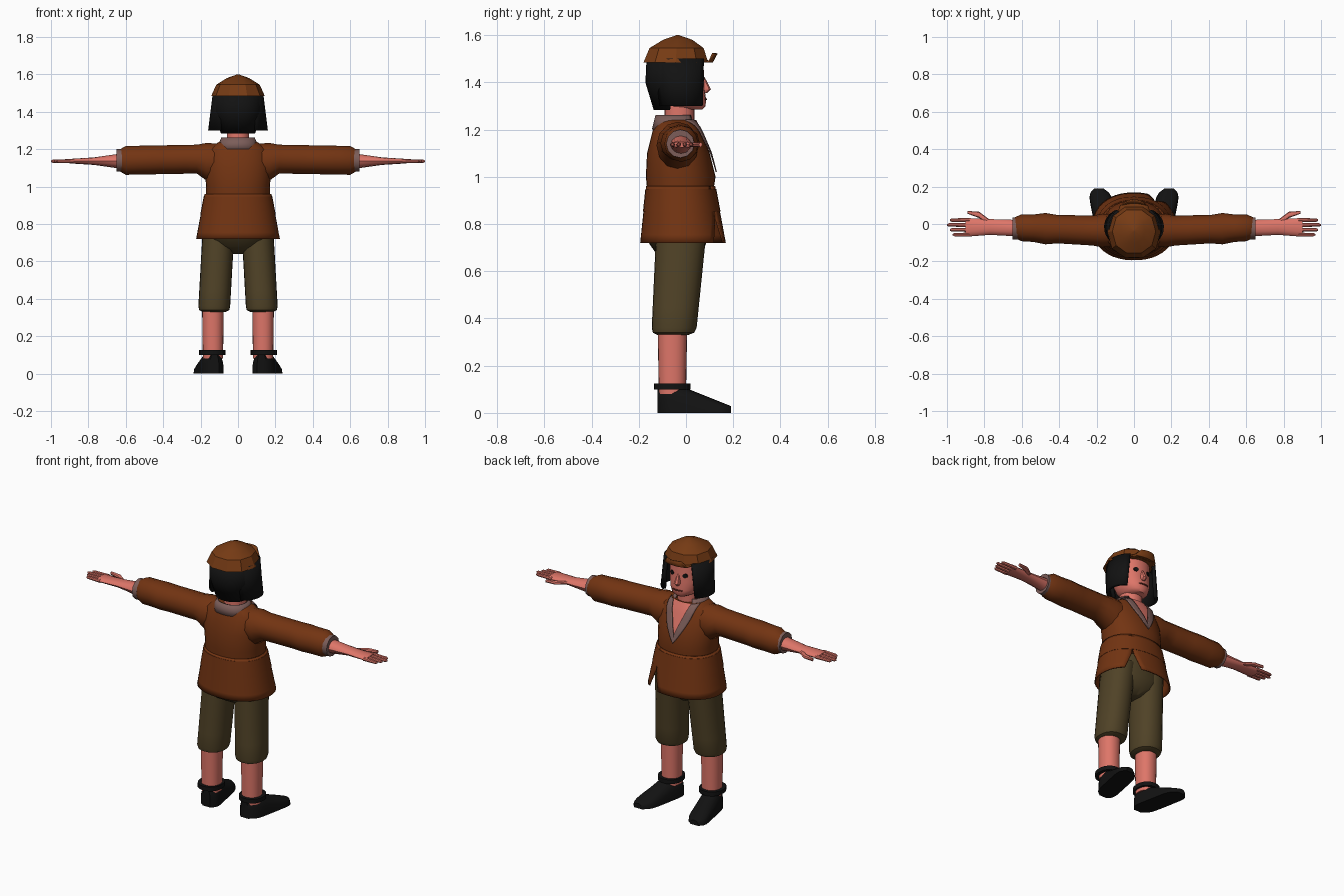
import bpy, bmesh
from math import cos, sin, radians, copysign, pi

cube = bpy.data.objects.get("Cube")
if cube:
    bpy.data.objects.remove(cube, do_unlink=True)


def material(name, *rgb):
    mat = bpy.data.materials.new(name)
    mat.use_nodes = True
    mat.diffuse_color = (*rgb, 1)
    shader = mat.node_tree.nodes["Principled BSDF"]
    shader.inputs["Base Color"].default_value = (*rgb, 1)
    shader.inputs["Roughness"].default_value = 0.9
    return mat


brown = material("coat brown", .17, .034, .006)
hat_brown = material("hat brown", .18, .043, .007)
skin = material("skin", .73, .18, .14)
olive = material("olive cloth", .08, .055, .02)
black = material("black", .006, .006, .006)
linen = material("grey linen", .2, .11, .1)
lip = material("mouth", .16, .03, .02)


def build(name, rows, mat, closed=True, mirror=False, thick=0, angle=40):
    """Skin a list of point rows; closed rows become capped tubes."""
    bm = bmesh.new()
    verts = [[bm.verts.new(point) for point in row] for row in rows]
    count = len(verts[0])
    for low, high in zip(verts, verts[1:]):
        for i in range(count if closed else count - 1):
            j = (i + 1) % count
            bm.faces.new((low[i], low[j], high[j], high[i]))
    if closed:
        bm.faces.new(verts[0])
        bm.faces.new(verts[-1])
    bmesh.ops.recalc_face_normals(bm, faces=bm.faces)
    mesh = bpy.data.meshes.new(name)
    bm.to_mesh(mesh)
    bm.free()
    mesh.materials.append(mat)
    part = bpy.data.objects.new(name, mesh)
    bpy.context.collection.objects.link(part)
    bpy.ops.object.select_all(action="DESELECT")
    part.select_set(True)
    bpy.context.view_layer.objects.active = part
    bpy.ops.object.shade_smooth_by_angle(angle=radians(angle))
    if thick:
        solid = part.modifiers.new("thickness", "SOLIDIFY")
        solid.thickness, solid.offset = thick, 0
    if mirror:
        part.modifiers.new("mirror", "MIRROR")


def mix(first, last, t):
    return [a + (b - a) * t for a, b in zip(first, last)]


def taper(first, last, steps):
    return [mix(first, last, i / (steps - 1)) for i in range(steps)]


boxiness = 2.2


def rounded(value):
    return copysign(abs(value) ** (2 / boxiness), value)


def oval(level, x=0, sides=24, start=0, turn=360):
    """Level ring from (height, half width, back, front), or an arc of it."""
    z, wide, back, front = level
    middle, deep = (back + front) / 2, (front - back) / 2
    steps = sides if turn == 360 else sides - 1
    angles = [radians(start + turn * i / steps) for i in range(sides)]
    return [(x + wide * rounded(cos(a)), middle + deep * rounded(sin(a)), z) for a in angles]


def ring(x, y, z, deep, tall, sides=12):
    """Upright ring across the x direction."""
    angles = [2 * pi * i / sides for i in range(sides)]
    return [(x, y + deep * cos(a), z + tall * sin(a)) for a in angles]


def on_front(profile, x, z, lift):
    """Point lifted off the front surface of a stack of levels."""
    for low, high in zip(profile, profile[1:]):
        if z <= high[0]:
            break
    level = mix(low, high, (z - low[0]) / (high[0] - low[0]))
    wide, back, front = level[1:]
    bulge = (1 - abs(x / wide) ** boxiness) ** (1 / boxiness)
    return ((back + front) / 2 + (front - back) / 2 * bulge + lift)


def on_body(profile, x, z, lift):
    return (x, on_front(profile, x, z, lift), z)


# Coat body
torso = [(.9, .17, -.16, .11), (1, .17, -.17, .125), (1.1, .18, -.165, .1),
         (1.2, .16, -.14, .06), (1.24, .1, -.12, .04)]
build("coat_body", [oval(level, sides=32) for level in torso], brown)

# Open neck, lapels and collar
skin_rows, lapel_rows = [], []
for i in range(15):
    t = i / 14
    z = 1.24 - .22 * t
    inner = .06 * max(0, 1 - t / .8)
    outer = .095 * (1 - t ** 1.7)
    skin_rows.append([on_body(torso, inner * k / 3, z, .004) for k in range(-3, 4)])
    lapel_rows.append([on_body(torso, inner + (outer - inner) * k / 4, z, .008) for k in range(5)])
build("chest_skin", skin_rows, skin, closed=False)
build("lapel", lapel_rows, linen, closed=False, mirror=True, thick=.005)
collar = taper((1.2, .11, -.14, .045), (1.26, .085, -.125, .03), 3)
build("collar", [oval(level, start=125, turn=290) for level in collar], linen, closed=False, thick=.01)

# Coat skirt with a slit on the front left, and the wrap at the waist
waist, hem = (.96, .175, -.165, .12), (.72, .22, -.19, .165)
skirt_rows = []
for i in range(8):
    slit = 4 * max(0, i - 3.5)
    skirt_rows.append(oval(mix(waist, hem, i / 7), sides=40, start=58 + slit, turn=359.9 - 2 * slit))
build("coat_skirt", skirt_rows, brown, closed=False, thick=.008)
wrap = [mix(waist, hem, t) for t in (.05, .45)]
build("waist_wrap", [oval((z, wide + .006, back - .006, front + .006), sides=32)
                     for z, wide, back, front in wrap], brown)

# Sleeves with soft folds, and cuffs
upper, lower = (.22, -.035, 1.147, .08, .077), (.6, -.02, 1.14, .072, .077)
sleeve_rows = [ring(.1, -.035, 1.13, .085, .1), ring(.17, -.035, 1.133, .09, .1)]
for i, (x, y, z, deep, tall) in enumerate(taper(upper, lower, 7)):
    fold = .009 if i == 4 else 0
    sleeve_rows.append(ring(x, y, z, deep + fold, tall))
sleeve_rows.append(ring(.637, -.02, 1.14, .056, .056))
build("sleeve", sleeve_rows, brown, mirror=True)
build("cuff", [ring(x, -.024, 1.14, .06, .06) for x in (.62, .65)], linen, mirror=True)

# Forearm, palm, fingers and thumb
hand = 1.136
elbow, wrist, palm = (.63, -.022, hand, .044, .04), (.77, -.016, hand, .042, .02), (.9, -.018, hand, .05, .012)
build("forearm_and_palm", [ring(*place) for place in (elbow, wrist, palm)], skin, mirror=True)
for i, name in enumerate(("index", "middle", "ring", "little")):
    y, tip = .021 - .026 * i, 1 - .015 * abs(i - 1)
    build(name + "_finger", [ring(x, y, hand, r, r, sides=8) for x, r in
                             ((.88, .011), (tip - .01, .009), (tip, .004))], skin, mirror=True)
build("thumb", [ring(x, y, hand, r, .01, sides=8) for x, y, r in
                ((.76, 0, .015), (.83, .05, .017), (.89, .062, .007))], skin, mirror=True)

# Breeches gathered at the knee
knee, hip = (.36, .085, -.145, .045), (.8, .085, -.125, .09)
gather = [(.33, .06, -.12, .01), (.34, .08, -.14, .035)]
leg_rows = [oval(level, x=.127) for level in gather]
leg_rows += [oval(level, x=.127 - .005 * i) for i, level in enumerate(taper(knee, hip, 6))]
build("breeches_leg", leg_rows, olive, mirror=True)
seat = [(.64, .03, -.06, .03), (.68, .15, -.13, .07), (.73, .19, -.165, .09), (.88, .165, -.15, .1)]
build("breeches_seat", [oval(level) for level in seat], olive)

# Calves
calf = taper((.08, .054, -.115, 0), (.36, .058, -.12, .005), 2)
build("calf", [oval(level, x=.134) for level in calf], skin, mirror=True)

# Shoes: flat sole, domed section, sloping toe turned outward
shoe_rows = []
for i in range(15):
    t = i / 14
    y = -.12 + .31 * t
    wide = .062 * (1 - .6 * abs(2 * t - 1) ** 7)
    tall = min(.115, .105 - .4 * y)
    arch = [pi * k / 10 for k in range(11)]
    shoe_rows.append([(.15 + .2 * y + wide * cos(a), y, tall * max(0, sin(a)) ** .6) for a in arch])
build("shoe", shoe_rows, black, mirror=True)
build("shoe_cuff", [oval((z, .07, -.135, .02), x=.138) for z in (.1, .125)], black, mirror=True)

# Neck and head
build("neck", [oval((z, .06, -.09, .035)) for z in (1.2, 1.33)], skin)
head = [(1.285, .04, -.05, .07), (1.3, .07, -.09, .083), (1.33, .085, -.11, .085),
        (1.38, .1, -.13, .077), (1.5, .1, -.13, .074)]
build("head", [oval(level) for level in head], skin)
nose = [(1.355, .012, .05, .09), (1.37, .018, .05, .106), (1.42, .008, .05, .08)]
build("nose", [oval(level, sides=8) for level in nose], skin)

# Mouth and eyes as thin plates
mouth = [[on_body(head, .008 * k, z, .003) for k in range(-4, 5)] for z in (1.325, 1.331)]
build("mouth", mouth, lip, closed=False, thick=.004)
eye_turns = [pi * i / 6 for i in range(12)]
eye = [[on_body(head, .043 + .013 * cos(a), 1.418 + .013 * sin(a), lift) for a in eye_turns]
       for lift in (0, .005)]
build("eye", eye, black, mirror=True)

# Hair: fall at the back and flaring side locks
crown, nape, ends = (1.5, .125, -.16, .1), (1.4, .125, -.165, .1), (1.285, .085, -.13, .02)
build("hair_back", [oval(level, sides=15, start=188, turn=164) for level in (crown, nape, ends)],
      black, closed=False, thick=.014)
lock = taper((1.5, .125, -.15, .095), (1.3, .15, -.12, .085), 3)
build("hair_side", [oval(level, sides=10, start=-55, turn=105) for level in lock],
      black, closed=False, mirror=True, thick=.02)

# Faceted cap with a turned-up peak
cap = [(1.485, .143, -.186, .1), (1.545, .116, -.16, .08), (1.58, .06, -.1, .03), (1.6, .004, -.04, -.03)]
build("cap", [oval(level, sides=10) for level in cap], hat_brown, angle=25)
peak = [(.1, .045, 1.495), (.075, .112, 1.488), (.045, .13, 1.523)]
build("cap_peak", [[(wide * k / 3, y - .0017 * k * k, z) for k in range(-3, 4)] for wide, y, z in peak],
      hat_brown, closed=False, thick=.008, angle=25)
